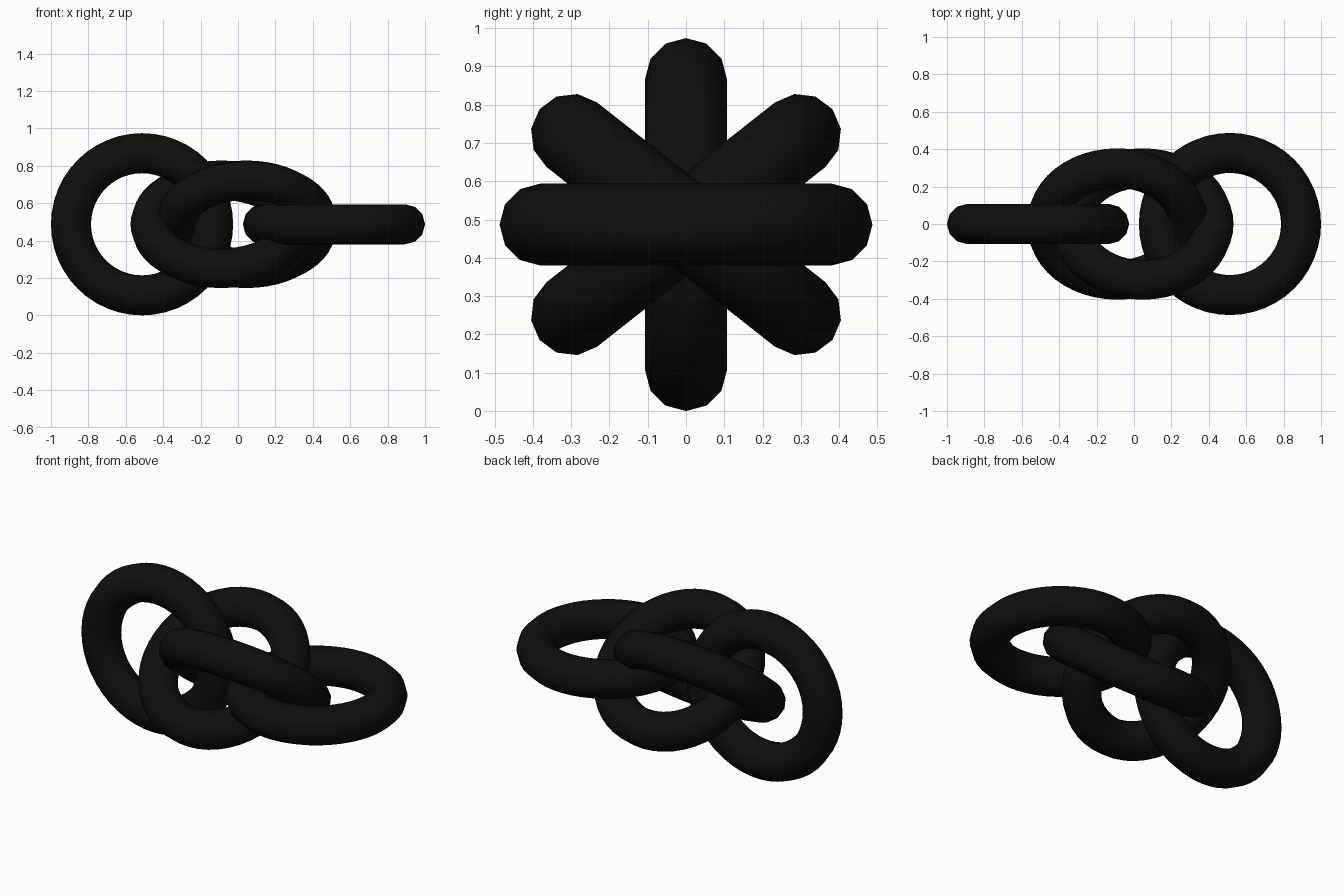
import bpy
from math import radians

if "Cube" in bpy.data.objects:
    bpy.data.objects.remove(bpy.data.objects["Cube"])

MAJOR, MINOR = 0.38, 0.107
HEIGHT = MAJOR + MINOR

# Shared near-black material
black = bpy.data.materials.new("black_metal")
black.diffuse_color = (0.005, 0.005, 0.005, 1)
black.use_nodes = True
black.node_tree.nodes["Principled BSDF"].inputs["Base Color"].default_value = black.diffuse_color


def link(name, x, tilt):
    """One round chain link, turned about the chain's long axis."""
    bpy.ops.mesh.primitive_torus_add(
        major_segments=48, minor_segments=12,
        major_radius=MAJOR, minor_radius=MINOR,
        location=(x, 0, HEIGHT), rotation=(radians(tilt), 0, 0))
    ob = bpy.context.object
    ob.name = name
    ob.data.materials.append(black)
    bpy.ops.object.shade_smooth()


# Upright end link, two crossed middle links, flat end link
link("left_link", -0.513, 90)
link("middle_link_left", -0.088, 38.2)
link("middle_link_right", 0.045, -38.2)
link("right_link", 0.513, 0)
